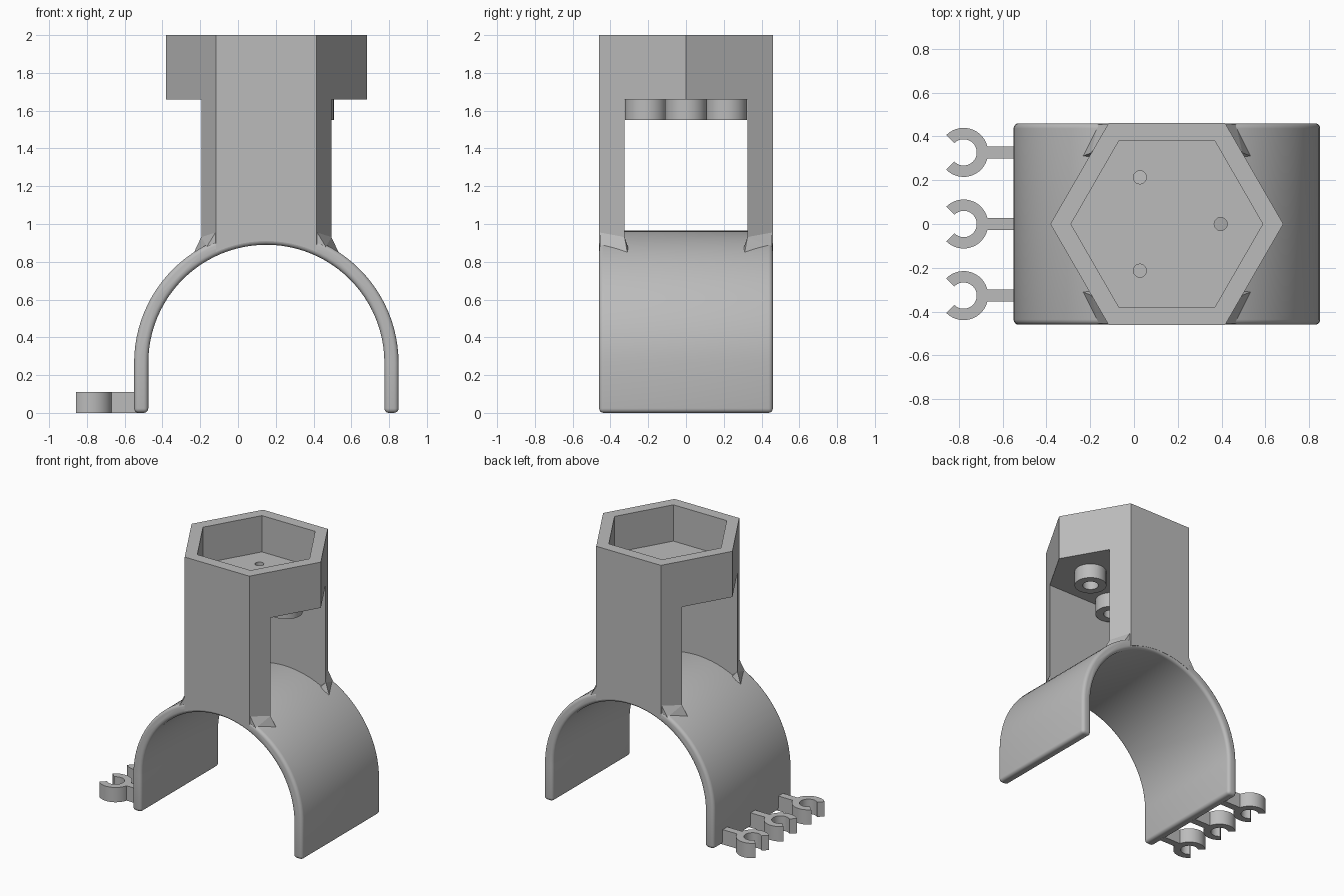
import bpy, bmesh, math
from mathutils import Matrix, Vector

cube = bpy.data.objects.get("Cube")
if cube:
    bpy.data.objects.remove(cube, do_unlink=True)

grey = bpy.data.materials.new("light grey plastic")
grey.use_nodes = True
colour = (0.5, 0.5, 0.5, 1)
grey.diffuse_color = colour
grey.node_tree.nodes["Principled BSDF"].inputs["Base Color"].default_value = colour

CX = 0.15                    # axis of tower and arch
DEPTH = 0.46                 # half depth
R_OUT, R_IN, ARC_Z = 0.70, 0.625, 0.265


def make(name, bm):
    bmesh.ops.recalc_face_normals(bm, faces=bm.faces)
    mesh = bpy.data.meshes.new(name)
    bm.to_mesh(mesh)
    bm.free()
    obj = bpy.data.objects.new(name, mesh)
    bpy.context.collection.objects.link(obj)
    mesh.materials.append(grey)
    return obj


def prism(name, outline, direction):
    """Extrude a closed outline of 3D points along a direction."""
    bm = bmesh.new()
    face = bm.faces.new([bm.verts.new(p) for p in outline])
    new = bmesh.ops.extrude_face_region(bm, geom=[face])["geom"]
    bmesh.ops.translate(bm, vec=direction,
                        verts=[v for v in new if isinstance(v, bmesh.types.BMVert)])
    return make(name, bm)


def column(name, x, y, r, z0, z1, sides=32):
    ring = [(x + r * math.cos(math.tau * i / sides),
             y + r * math.sin(math.tau * i / sides), z0) for i in range(sides)]
    return prism(name, ring, (0, 0, z1 - z0))


def bake(obj):
    """Apply the modifiers of an object."""
    graph = bpy.context.evaluated_depsgraph_get()
    obj.data = bpy.data.meshes.new_from_object(obj.evaluated_get(graph))
    obj.modifiers.clear()


def combine(obj, other, operation):
    mod = obj.modifiers.new(operation, "BOOLEAN")
    mod.operation, mod.object, mod.solver = operation, other, "EXACT"
    bake(obj)
    bpy.data.objects.remove(other, do_unlink=True)


def smooth(obj):
    bpy.ops.object.select_all(action="DESELECT")
    obj.select_set(True)
    bpy.context.view_layer.objects.active = obj
    bpy.ops.object.shade_smooth_by_angle(angle=math.radians(30))


def arc(r, y, steps=48):
    return [(CX + r * math.cos(math.pi * i / steps), y,
             ARC_Z + r * math.sin(math.pi * i / steps)) for i in range(steps + 1)]


# Arched saddle with straight legs and rounded rims
outline = ([(CX + R_OUT, -DEPTH, 0)] + arc(R_OUT, -DEPTH) + [(CX - R_OUT, -DEPTH, 0),
           (CX - R_IN, -DEPTH, 0)] + arc(R_IN, -DEPTH)[::-1] + [(CX + R_IN, -DEPTH, 0)])
saddle = prism("arched_saddle", outline, (0, 2 * DEPTH, 0))
bevel = saddle.modifiers.new("rounded rim", "BEVEL")
bevel.width, bevel.segments = 0.024, 4
bevel.limit_method, bevel.angle_limit = "ANGLE", math.radians(50)
bake(saddle)
smooth(saddle)

# Hexagonal tower, opened through the sides and trimmed under the arch
HEX = 0.532
tower = column("hexagonal_tower", CX, 0, HEX, 0.8, 2.0, 6)
window = prism("window_cutter", [(-1, -0.325, 0.5), (1, -0.325, 0.5),
               (1, 0.325, 0.5), (-1, 0.325, 0.5)], (0, 0, 1.16))
combine(tower, window, "DIFFERENCE")
under = prism("arch_cutter", arc(R_IN + 0.02, -1), (0, 2, 0))
combine(tower, under, "DIFFERENCE")
combine(tower, column("pocket_cutter", CX, 0, 0.438, 1.73, 2.2, 6), "DIFFERENCE")

# Three screw bosses under the pocket floor
for i in range(3):
    a = math.tau * i / 3
    x, y = CX + 0.246 * math.cos(a), 0.246 * math.sin(a)
    combine(tower, column("boss", x, y, 0.111, 1.55, 1.68), "UNION")
    combine(tower, column("bore_cutter", x, y, 0.055, 1.5, 1.69), "DIFFERENCE")
    combine(tower, column("hole_cutter", x, y, 0.03, 1.6, 1.8, 20), "DIFFERENCE")
smooth(tower)

# Flared feet where the tower meets the arch
for sx, side in ((1, "left"), (-1, "right")):
    for sy, end in ((1, "back"), (-1, "front")):
        bm = bmesh.new()
        for x, y, z in ((0.345, 0.325, 0.81), (0.345, 0.325, 0.93),
                        (0.266, 0.455, 0.86), (0.266, 0.455, 0.96),
                        (0.385, 0.31, 0.845), (0.345, 0.305, 0.872),
                        (0.315, 0.455, 0.88), (0.3, 0.31, 0.88)):
            bm.verts.new((CX + sx * x, sy * y, z))
        bmesh.ops.convex_hull(bm, input=bm.verts)
        make(f"{end}_{side}_flare", bm)

# Row of open snap clips on short stems
for i, name in enumerate(("front", "middle", "back")):
    y = (i - 1) * 0.327
    angles = [math.radians(-135 + 270 * k / 32) for k in range(33)]
    ring = [(r * math.cos(a) - 0.778, y + r * math.sin(a), 0)
            for r, seq in ((0.112, angles), (0.06, angles[::-1])) for a in seq]
    smooth(prism(name + "_clip", ring, (0, 0, 0.11)))
    prism(name + "_clip_stem", [(-0.69, y - 0.027, 0), (-0.53, y - 0.027, 0),
          (-0.53, y + 0.027, 0), (-0.69, y + 0.027, 0)], (0, 0, 0.11))
